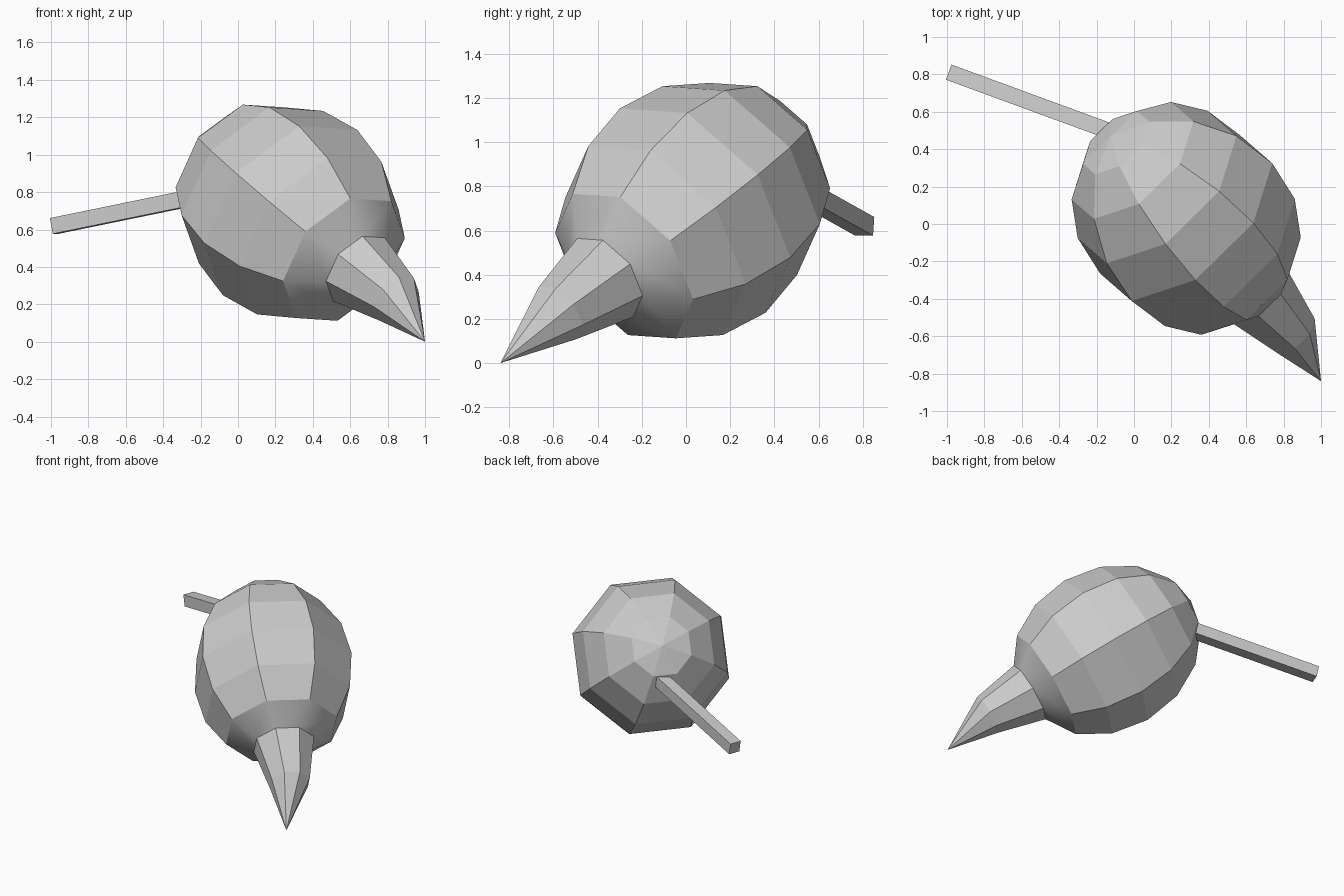
import bpy, bmesh
from math import sin, cos, pi, radians
from mathutils import Vector

if "Cube" in bpy.data.objects:
    bpy.data.objects.remove(bpy.data.objects["Cube"])

# Tilted frame of the bulb: axis points away from the beak, up is the beak's upper side
CENTRE = Vector((0.279, 0.03, 0.69))
AXIS = Vector((-0.584, 0.63, 0.51)).normalized()
UP = Vector((0.387, -0.336, 0.858))
UP = (UP - AXIS * UP.dot(AXIS)).normalized()
SIDE = UP.cross(AXIS)
SIDES = 8


def make_object(name, bm):
    bmesh.ops.recalc_face_normals(bm, faces=bm.faces)
    mesh = bpy.data.meshes.new(name)
    bm.to_mesh(mesh)
    bm.free()
    obj = bpy.data.objects.new(name, mesh)
    bpy.context.collection.objects.link(obj)
    return obj


def ring(bm, h, r, lift):
    """Eight-sided ring at distance h along the axis."""
    mid = CENTRE + AXIS * h + UP * lift
    angles = [pi / SIDES + k * 2 * pi / SIDES for k in range(SIDES)]
    return [bm.verts.new(mid + r * (UP * cos(a) + SIDE * sin(a))) for a in angles]


# Bulb with pulled-out beak: ellipsoid rings, then neck and beak rings
RADIUS, HALF = 0.57, 0.695
profile = []
for i in range(6):
    lat = radians(67.5 - 22.5 * i)
    profile.append((HALF * sin(lat), RADIUS * cos(lat), 0.0))
profile += [(-0.62, 0.219, 0.015), (-0.955, 0.146, 0.028)]

bm = bmesh.new()
rings = [ring(bm, *p) for p in profile]
pole = bm.verts.new(CENTRE + AXIS * HALF)
tip = bm.verts.new((1.0, -0.84, 0.0))
for k in range(SIDES):
    n = (k + 1) % SIDES
    bm.faces.new((pole, rings[0][k], rings[0][n]))
    for i, (a, b) in enumerate(zip(rings, rings[1:])):
        face = bm.faces.new((a[k], b[k], b[n], a[n]))
        face.smooth = (i == 5)          # soft transition into the beak
    bm.faces.new((rings[-1][k], tip, rings[-1][n]))
make_object("bulb_with_beak", bm)

# Square stick leaving the back of the bulb
start, end = Vector((-0.10, 0.485, 0.80)), Vector((-0.983, 0.809, 0.619))
along = (end - start).normalized()
across = Vector((0, 0, 1)).cross(along).normalized()
rise = along.cross(across)
bm = bmesh.new()
bmesh.ops.create_cube(bm, size=1.0)
for v in bm.verts:
    c = v.co.copy()
    v.co = (start + end) / 2 + along * (c.x * (end - start).length) + (across * c.y + rise * c.z) * 0.086
make_object("stick", bm)
